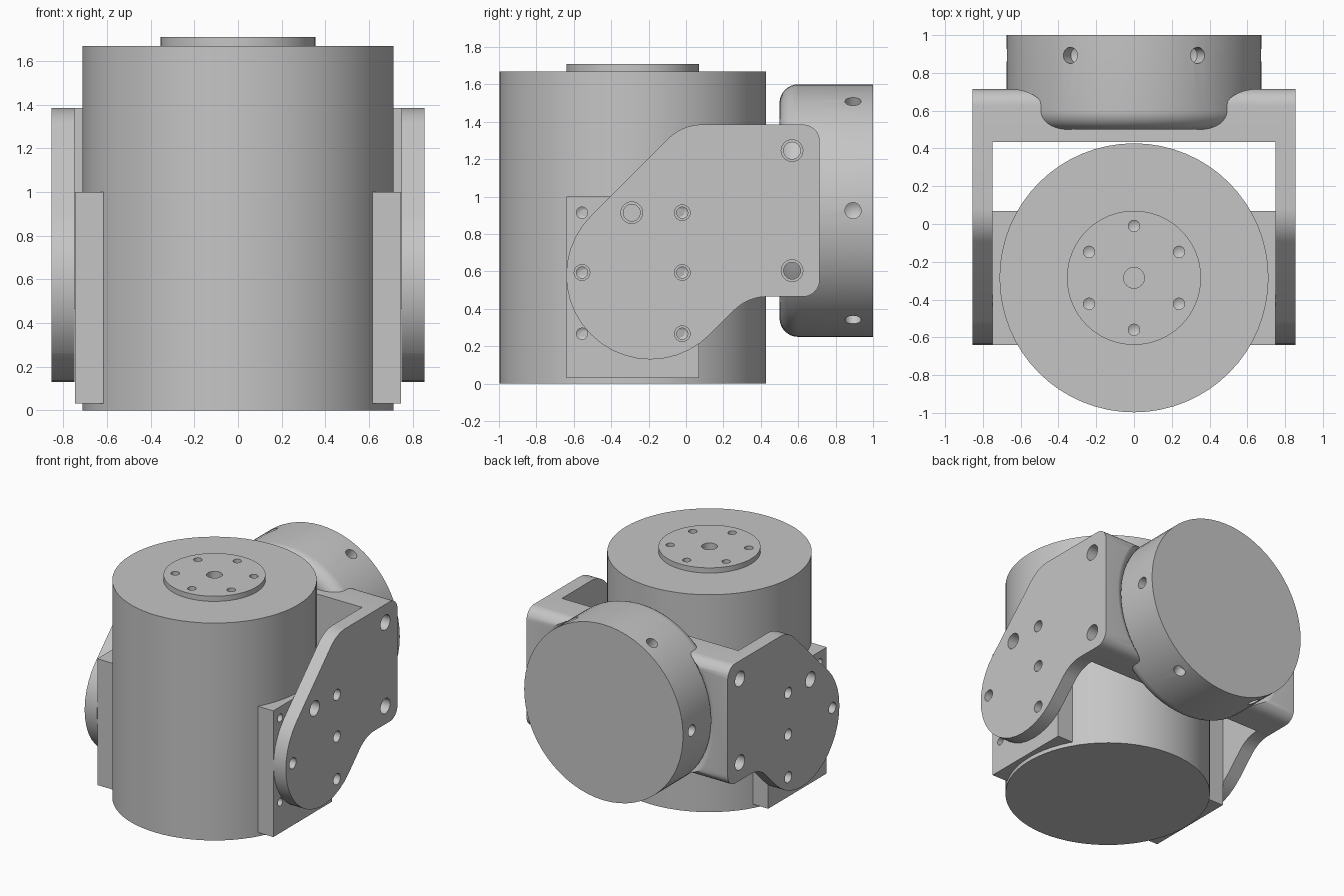
import bpy, bmesh, math
from mathutils import Vector, Matrix

cube = bpy.data.objects.get("Cube")
if cube:
    bpy.data.objects.remove(cube, do_unlink=True)

grey = bpy.data.materials.new("machined grey")
grey.use_nodes = True
grey.diffuse_color = (0.56, 0.56, 0.56, 1)
grey.node_tree.nodes["Principled BSDF"].inputs["Base Color"].default_value = (0.56, 0.56, 0.56, 1)

X, Y, Z = Vector((1, 0, 0)), Vector((0, 1, 0)), Vector((0, 0, 1))


def revolve(bm, profile, origin, axis, steps=64):
    """Turn (radius, height) points around an axis."""
    part = bmesh.new()
    verts = [part.verts.new((r, 0, h)) for r, h in profile]
    edges = [part.edges.new(pair) for pair in zip(verts, verts[1:])]
    bmesh.ops.spin(part, geom=verts + edges, cent=(0, 0, 0), axis=Z,
                   angle=math.tau, steps=steps)
    bmesh.ops.remove_doubles(part, verts=part.verts, dist=1e-4)
    turn = Z.rotation_difference(axis).to_matrix().to_4x4()
    part.transform(Matrix.Translation(origin) @ turn)
    merge(bm, part)


def box(bm, low, high):
    part = bmesh.new()
    low, high = Vector(low), Vector(high)
    bmesh.ops.create_cube(part, size=1)
    size = high - low
    part.transform(Matrix.Translation((low + high) / 2) @ Matrix.Diagonal((size.x, size.y, size.z, 1)))
    merge(bm, part)


def prism(bm, outline, x0, x1):
    """Closed solid from a (y, z) outline extruded along x."""
    part = bmesh.new()
    near, far = ([part.verts.new((x, y, z)) for y, z in outline] for x in (x0, x1))
    part.faces.new(near)
    part.faces.new(far)
    for i in range(len(outline)):
        part.faces.new((near[i - 1], near[i], far[i], far[i - 1]))
    merge(bm, part)


def merge(bm, part):
    bmesh.ops.recalc_face_normals(part, faces=part.faces)
    mesh = bpy.data.meshes.new("part")
    part.to_mesh(mesh)
    part.free()
    bm.from_mesh(mesh)
    bpy.data.meshes.remove(mesh)


def drill(bm, origin, outward, radius, depth):
    """Blind hole cutter with a conical tip."""
    revolve(bm, [(0, -depth - radius * 0.6), (radius, -depth), (radius, 0.02), (0, 0.02)],
            origin, outward, 24)


def rounded(corners, steps=10):
    """Polygon outline with a fillet radius at every corner."""
    points = []
    for i, (u, v, r) in enumerate(corners):
        p = Vector((u, v))
        a = (Vector(corners[i - 1][:2]) - p).normalized()
        b = (Vector(corners[(i + 1) % len(corners)][:2]) - p).normalized()
        half = a.angle(b) / 2
        centre = p + (a + b).normalized() * r / math.sin(half)
        start, end = ((p + d * r / math.tan(half) - centre).normalized() for d in (a, b))
        points += [centre + start.slerp(end, k / steps) * r for k in range(steps + 1)]
    return points


def make(name, bm):
    mesh = bpy.data.meshes.new(name)
    bm.to_mesh(mesh)
    bm.free()
    mesh.materials.append(grey)
    obj = bpy.data.objects.new(name, mesh)
    bpy.context.collection.objects.link(obj)
    return obj


def cut(obj, bm):
    cutter = make("cutter", bm)
    cutter.hide_render = True
    mod = obj.modifiers.new("cut", "BOOLEAN")
    mod.operation, mod.solver, mod.object = "DIFFERENCE", "EXACT", cutter
    activate(obj)
    bpy.ops.object.modifier_apply(modifier=mod.name)
    bpy.data.objects.remove(cutter, do_unlink=True)


def activate(obj):
    bpy.ops.object.select_all(action="DESELECT")
    obj.select_set(True)
    bpy.context.view_layer.objects.active = obj


def smooth(obj):
    activate(obj)
    bpy.ops.object.shade_smooth_by_angle(angle=math.radians(30))


def quarter(cu, cv, r, start, end, steps=8):
    angles = [math.radians(start + (end - start) * k / steps) for k in range(steps + 1)]
    return [(cu + r * math.cos(a), cv + r * math.sin(a)) for a in angles]


# Upright motor body with output flange and bolt circle
centre = Vector((0, -0.285, 0))
bm = bmesh.new()
revolve(bm, [(0, 0), (0.712, 0), (0.712, 1.67), (0.355, 1.67), (0.355, 1.71), (0, 1.71)], centre, Z)
body = make("motor_body", bm)
bm = bmesh.new()
top = centre + Z * 1.71
revolve(bm, [(0, -0.06), (0.055, -0.06), (0.055, 0.02), (0, 0.02)], top, Z, 32)
for k in range(6):
    a = math.radians(90 + 60 * k)
    drill(bm, top + Vector((math.cos(a), math.sin(a), 0)) * 0.275, Z, 0.03, 0.08)
cut(body, bm)
smooth(body)

# Mounting pads on both flanks, each with tapped holes
bolt_y, bolt_z = (-0.556, -0.02), (0.267, 0.594, 0.914)
for side, label in ((1, "left"), (-1, "right")):
    bm = bmesh.new()
    xs = sorted((side * 0.5, side * 0.748))
    box(bm, (xs[0], -0.64, 0.03), (xs[1], 0.07, 1.0))
    pad = make(label + "_mounting_pad", bm)
    bm = bmesh.new()
    for y in bolt_y:
        for z in bolt_z:
            drill(bm, (side * 0.748, y, z), X * side, 0.03, 0.08)
    drill(bm, (side * 0.748, -0.29, 0.914), X * side, 0.045, 0.08)
    cut(pad, bm)
    smooth(pad)

# Fork bracket: side outline extruded across, then hollowed
outline = rounded([(-0.02, 1.385, 0.25), (0.715, 1.385, 0.09), (0.715, 0.465, 0.09),
                   (0.33, 0.465, 0.25), (-0.19, -0.056, 0.447), (-0.826, 0.58, 0.447)])
bm = bmesh.new()
prism(bm, outline, -0.855, 0.855)
bracket = make("fork_bracket", bm)
bm = bmesh.new()
box(bm, (-0.75, -1, -0.2), (0.75, 0.435, 1.6))
cut(bracket, bm)

# Rounded seat in the bracket around the rear motor
hub = Vector((0, 0, 0.925))
bm = bmesh.new()
revolve(bm, [(0, 0.61)] + quarter(0.755, 0.635, 0.081, 180, 90) + [(0.755, 0.8), (0, 0.8)], hub, Y)
cut(bracket, bm)

# Bracket screw holes, through the arms and into the cross web
bm = bmesh.new()
holes = [(y, z, 0.042, 0.03) for y in bolt_y for z in bolt_z if y > -0.1 or z == 0.594]
holes += [(-0.29, 0.914, 0.058, 0.045), (0.567, 1.246, 0.058, 0.045), (0.567, 0.604, 0.058, 0.045)]
for side in (1, -1):
    for y, z, wide, narrow in holes:
        deep = -0.35 if y > 0.5 else -0.15
        revolve(bm, [(0, deep), (narrow, deep), (narrow, -0.11), (wide, -0.11), (wide, 0.02), (0, 0.02)],
                (side * 0.855, y, z), X * side, 24)
cut(bracket, bm)
smooth(bracket)

# Rear motor with a rounded inner rim and radial holes
bm = bmesh.new()
revolve(bm, [(0, 0.5)] + quarter(0.575, 0.6, 0.1, -90, 0) + [(0.675, 1), (0, 1)], hub, Y)
rear = make("rear_motor", bm)
bm = bmesh.new()
for k in range(6):
    a = math.radians(60 * k)
    out = Vector((math.cos(a), 0, math.sin(a)))
    drill(bm, hub + Y * 0.893 + out * 0.675, out, 0.043, 0.08)
cut(rear, bm)
smooth(rear)
